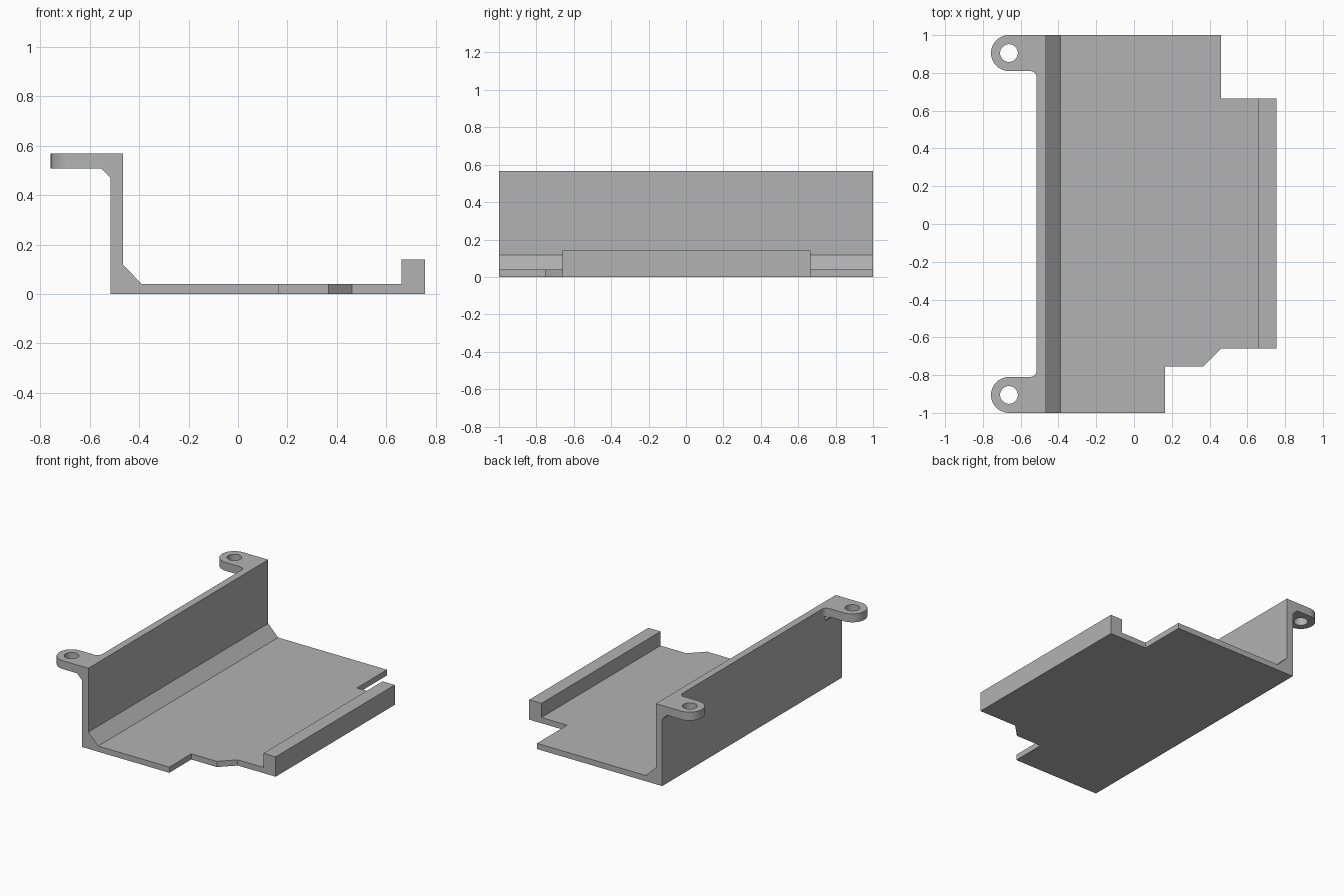
import bpy, bmesh
from math import sin, cos, pi
from mathutils import Vector

cube = bpy.data.objects.get("Cube")
if cube:
    bpy.data.objects.remove(cube, do_unlink=True)

grey = bpy.data.materials.new("plain grey")
grey.use_nodes = True
grey.diffuse_color = (0.45, 0.45, 0.45, 1)
grey.node_tree.nodes["Principled BSDF"].inputs["Base Color"].default_value = grey.diffuse_color


def arc(cx, cy, r, start, end, n):
    """Points on an arc, angles in units of pi."""
    angles = [pi * (start + (end - start) * i / n) for i in range(n + 1)]
    return [(cx + r * cos(a), cy + r * sin(a)) for a in angles]


def prism(name, loops, lo, hi, axis="z", smooth=False):
    """Extrude an outline (first loop) with optional holes along z or y."""
    bm = bmesh.new()
    edges = []
    for loop in loops:
        vs = [bm.verts.new((u, v, lo) if axis == "z" else (u, lo, v)) for u, v in loop]
        edges += [bm.edges.new((a, b)) for a, b in zip(vs, vs[1:] + vs[:1])]
    bmesh.ops.triangle_fill(bm, edges=edges, use_beauty=True)
    ext = bmesh.ops.extrude_face_region(bm, geom=bm.faces[:], use_keep_orig=True)
    moved = [g for g in ext["geom"] if isinstance(g, bmesh.types.BMVert)]
    step = Vector((0, 0, hi - lo)) if axis == "z" else Vector((0, hi - lo, 0))
    bmesh.ops.translate(bm, verts=moved, vec=step)
    bmesh.ops.recalc_face_normals(bm, faces=bm.faces[:])
    mesh = bpy.data.meshes.new(name)
    bm.to_mesh(mesh)
    bm.free()
    mesh.materials.append(grey)
    obj = bpy.data.objects.new(name, mesh)
    bpy.context.collection.objects.link(obj)
    if smooth:
        bpy.ops.object.select_all(action="DESELECT")
        obj.select_set(True)
        bpy.context.view_layer.objects.active = obj
        bpy.ops.object.shade_smooth_by_angle(angle=pi / 6)
    return obj


OUT, IN, FOOT = -0.515, -0.465, -0.388   # wall outer, wall inner, bevel foot
LIP, END = 0.66, 0.755                   # lip inner and outer
TOP, TAB, FLOOR = 0.567, 0.508, 0.04     # heights

# Tall wall with the sloped foot
prism("side_wall", [[(OUT, 0), (FOOT, 0), (FOOT, FLOOR), (IN, 0.118), (IN, TOP), (OUT, TOP)]],
      -1, 1, "y")

# Floor plate with stepped corners
prism("floor_plate", [[(FOOT, -1), (0.165, -1), (0.165, -0.755), (0.365, -0.755), (0.46, -0.66),
                       (LIP, -0.66), (LIP, 0.665), (0.46, 0.665), (0.46, 1), (FOOT, 1)]], 0, FLOOR)

# Raised lip on the far edge
prism("edge_lip", [[(LIP, 0), (END, 0), (END, 0.14), (LIP, 0.14)]], -0.66, 0.665, "y")

# Mounting ears with screw holes, and the small brace beneath each
R, CX, FIL = 0.095, -0.662, 0.036
for side, label in ((1, "back"), (-1, "front")):
    cy = 1 - R
    outline = [(OUT, 1)] + arc(CX, cy, R, 0.5, 1.5, 24)
    outline += arc(OUT - FIL, 1 - 2 * R - FIL, FIL, 0.5, 0, 8)
    hole = arc(CX, cy, 0.047, 0, 2, 32)[:-1]
    flip = [[(x, side * y) for x, y in loop] for loop in (outline, hole)]
    prism(label + "_ear", flip, TAB, TOP, smooth=True)
    prism(label + "_ear_brace", [[(OUT, TAB), (OUT - 0.038, TAB), (OUT, TAB - 0.038)]],
          side * (1 - 2 * R), side, "y")
